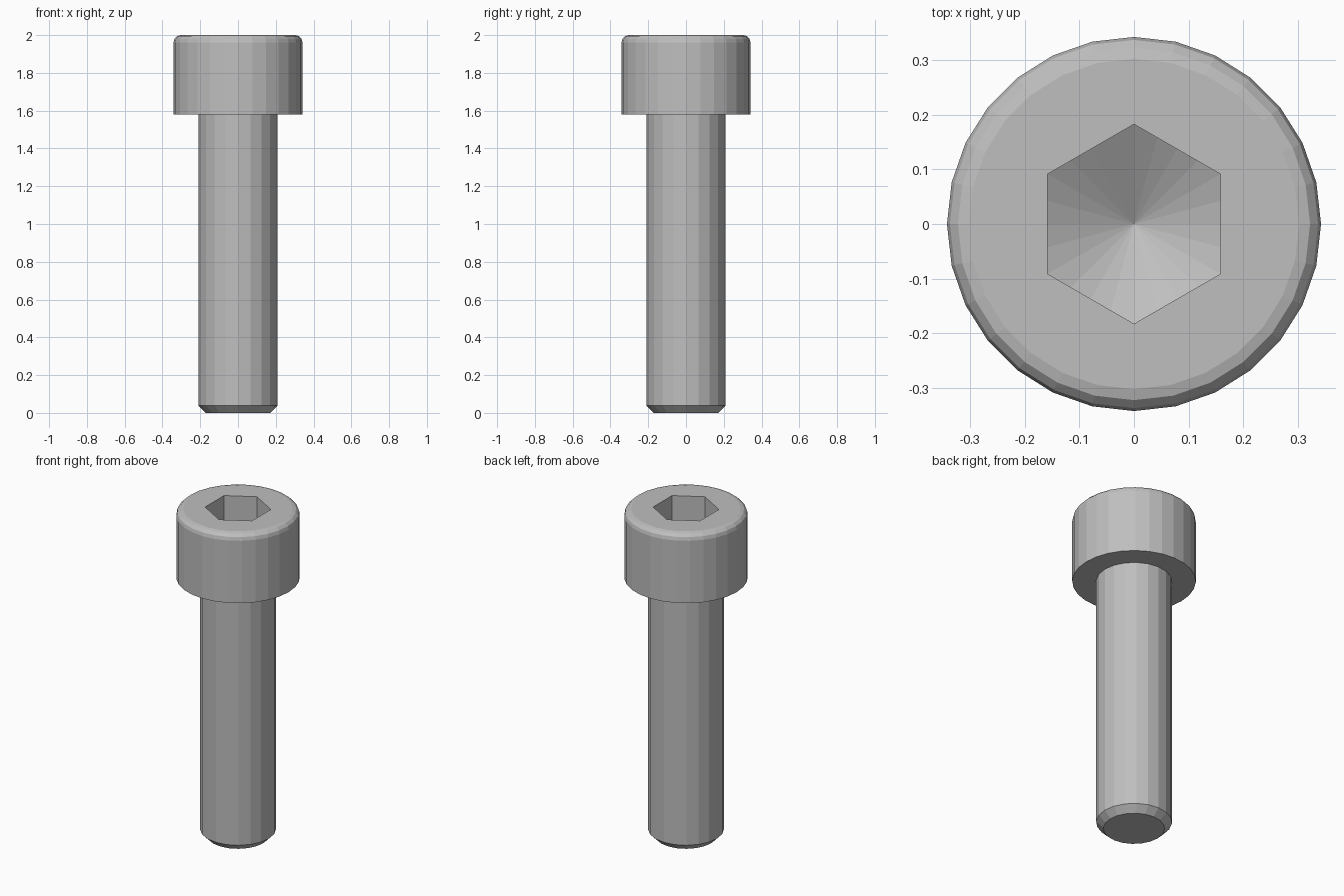
import bpy, bmesh
from math import sin, cos, tan, pi, radians

cube = bpy.data.objects.get("Cube")
if cube:
    bpy.data.objects.remove(cube, do_unlink=True)

steel = bpy.data.materials.new("steel grey")
steel.use_nodes = True
GREY = (0.52, 0.52, 0.52, 1)
steel.diffuse_color = GREY
steel.node_tree.nodes["Principled BSDF"].inputs["Base Color"].default_value = GREY

HEAD_R, SHANK_R, NECK_Z = 0.342, 0.21, 1.579
HEAD_SIDES, SHANK_SIDES = 28, 20
FLAT, FAN = 0.158, 24          # socket half width, socket floor divisions
ROUND, CHAMFER = 0.04, 0.04


def ring(bm, radius, z, sides):
    return [bm.verts.new((radius * cos(2 * pi * i / sides),
                          radius * sin(2 * pi * i / sides), z))
            for i in range(sides)]


def wall(bm, low, high):
    n = len(low)
    for i in range(n):
        j = (i + 1) % n
        bm.faces.new((low[i], low[j], high[j], high[i]))


def loop_edges(bm, verts):
    edges = []
    for a, b in zip(verts, verts[1:] + verts[:1]):
        edges.append(bm.edges.get((a, b)) or bm.edges.new((a, b)))
    return edges


def flat_annulus(bm, outer, inner, up):
    # Fill between two loops of different side counts
    bmesh.ops.triangle_fill(bm, use_beauty=True, normal=(0, 0, up),
                            edges=loop_edges(bm, outer) + loop_edges(bm, inner))


def finish(bm, name):
    mesh = bpy.data.meshes.new(name)
    bm.normal_update()
    bm.to_mesh(mesh)
    bm.free()
    mesh.materials.append(steel)
    obj = bpy.data.objects.new(name, mesh)
    bpy.context.scene.collection.objects.link(obj)
    return obj


# Head: cylinder with a rounded top rim
bm = bmesh.new()
bottom = ring(bm, HEAD_R, NECK_Z, HEAD_SIDES)
last = bottom
for step in range(4):
    a = radians(30 * step)
    nxt = ring(bm, HEAD_R - ROUND * (1 - cos(a)), 2 - ROUND * (1 - sin(a)), HEAD_SIDES)
    wall(bm, last, nxt)
    last = nxt

# Hexagonal socket with a drilled conical floor
apex_z = 1.69
mouth, floor = [], []
for i in range(FAN):
    a = 2 * pi * i / FAN
    off = (a + pi / 6) % (pi / 3) - pi / 6
    r = FLAT / cos(off)
    mouth.append(bm.verts.new((r * cos(a), r * sin(a), 2)))
    floor.append(bm.verts.new((r * cos(a), r * sin(a), apex_z + r * tan(pi / 6))))
wall(bm, mouth, floor)
apex = bm.verts.new((0, 0, apex_z))
for i in range(FAN):
    bm.faces.new((floor[i], floor[(i + 1) % FAN], apex))
flat_annulus(bm, last, mouth, 1)

# Underside of the head, open where the shank joins
flat_annulus(bm, bottom, ring(bm, SHANK_R, NECK_Z, SHANK_SIDES), -1)
finish(bm, "screw_head")

# Shank with a chamfered tip
bm = bmesh.new()
tip = ring(bm, SHANK_R - CHAMFER, 0, SHANK_SIDES)
edge = ring(bm, SHANK_R, CHAMFER, SHANK_SIDES)
neck = ring(bm, SHANK_R, NECK_Z, SHANK_SIDES)
bm.faces.new(tip[::-1])
wall(bm, tip, edge)
wall(bm, edge, neck)
finish(bm, "screw_shank")
